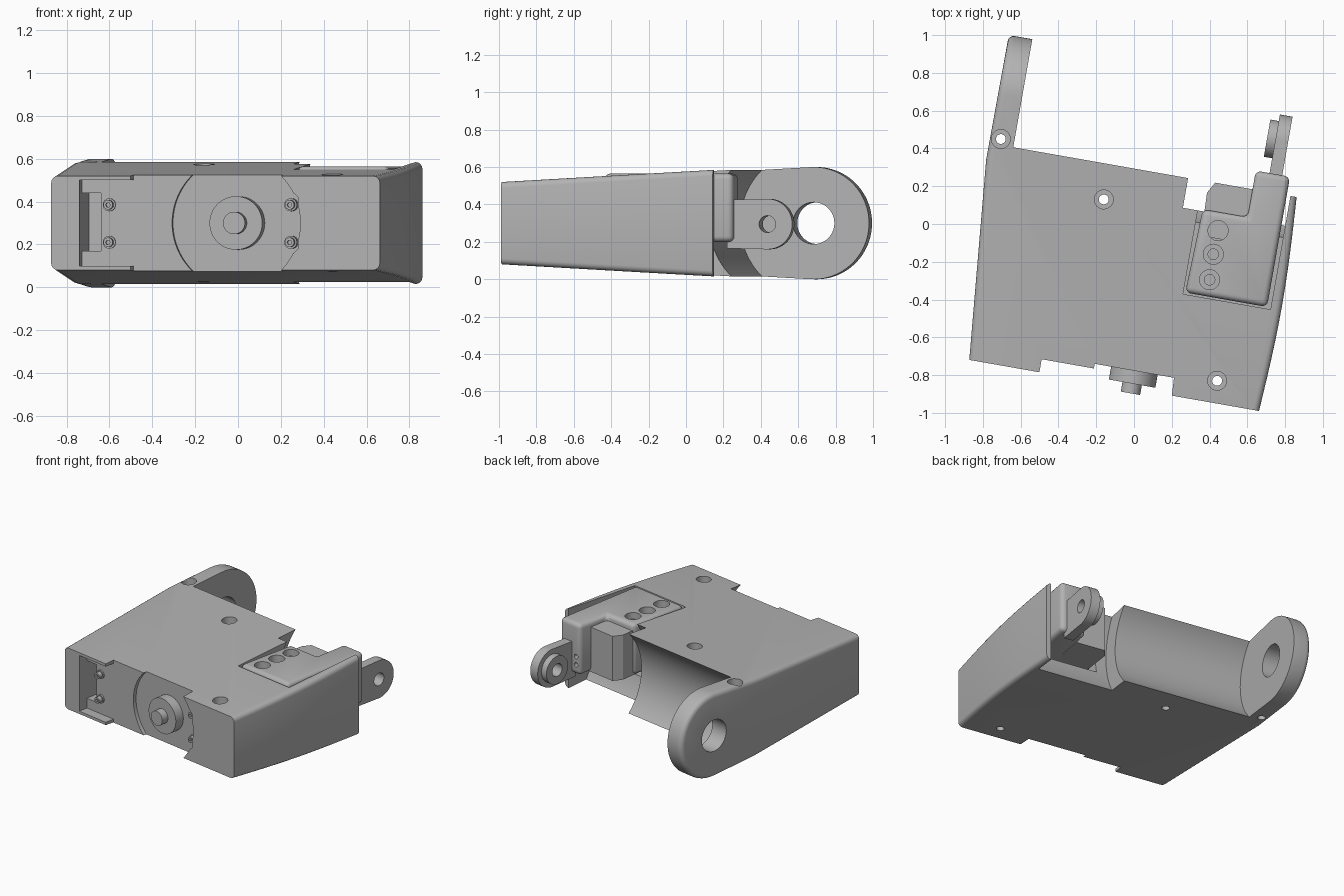
import bpy, bmesh
from math import sin, cos, pi, radians
from mathutils import Vector

if "Cube" in bpy.data.objects:
    bpy.data.objects.remove(bpy.data.objects["Cube"])

grey = bpy.data.materials.new("plain grey")
grey.use_nodes = True
grey.diffuse_color = (0.45, 0.45, 0.45, 1)
grey.node_tree.nodes["Principled BSDF"].inputs["Base Color"].default_value = (0.45, 0.45, 0.45, 1)

YAW = radians(-10)      # the whole assembly is turned about z
MID = 0.3               # height of the shared centre plane
AXIS = 0.57             # y of the pivot axis in the untwisted frame
parts = []


def arc(cx, cy, r, a0=0, a1=360, n=48):
    """Points on an arc; a full circle omits the repeated end point."""
    count = n if a1 - a0 == 360 else n + 1
    return [(cx + r * cos(radians(a0 + (a1 - a0) * i / n)),
             cy + r * sin(radians(a0 + (a1 - a0) * i / n))) for i in range(count)]


def prism(name, pts, axis, lo, hi):
    """Extrude a closed outline along x (y,z points), y (x,z points) or z (x,y points)."""
    place = {"x": lambda p, d: (d, p[0], p[1]),
             "y": lambda p, d: (p[0], d, p[1]),
             "z": lambda p, d: (p[0], p[1], d)}[axis]
    bm = bmesh.new()
    face = bm.faces.new([bm.verts.new(place(p, lo)) for p in pts])
    ext = bmesh.ops.extrude_face_region(bm, geom=[face])
    move = Vector(place((0, 0), hi - lo))
    bmesh.ops.translate(bm, vec=move, verts=[v for v in ext["geom"] if isinstance(v, bmesh.types.BMVert)])
    bmesh.ops.recalc_face_normals(bm, faces=bm.faces)
    me = bpy.data.meshes.new(name)
    bm.to_mesh(me)
    bm.free()
    ob = bpy.data.objects.new(name, me)
    bpy.context.scene.collection.objects.link(ob)
    return ob


def box(name, x, y, z):
    return prism(name, [(x[0], y[0]), (x[1], y[0]), (x[1], y[1]), (x[0], y[1])], "z", *z)


def bake(ob):
    dg = bpy.context.evaluated_depsgraph_get()
    me = bpy.data.meshes.new_from_object(ob.evaluated_get(dg))
    ob.modifiers.clear()
    ob.data = me


def boolean(ob, tool, operation="DIFFERENCE"):
    mod = ob.modifiers.new("boolean", "BOOLEAN")
    mod.operation, mod.solver, mod.object = operation, "EXACT", tool
    bake(ob)
    bpy.data.objects.remove(tool)


def soften(ob, width):
    mod = ob.modifiers.new("bevel", "BEVEL")
    mod.width, mod.segments, mod.limit_method = width, 4, "ANGLE"
    mod.angle_limit = radians(40)
    bake(ob)


def keep(ob):
    parts.append(ob)
    return ob


# Housing: tapered side profile with round lug end, trimmed by the plan outline
side = [(-0.86, 0.52), (-0.86, 0.08)] + arc(AXIS, MID, 0.3, -93, 93, 48)
housing = keep(prism("housing", side, "x", -1, 1))
bulge = [(0.823 + 0.024 * sin(pi * i / 12), -0.87 + 1.16 * i / 12) for i in range(13)]
plan = [(-0.733, -0.87)] + bulge + [(-0.70, 0.29), (-0.70, 0.95), (-0.826, 0.95), (-0.83, 0.2)]
boolean(housing, prism("plan", plan, "z", -1, 2), "INTERSECT")

# Round the long outer edges of the housing and lug
bm = bmesh.new()
bm.from_mesh(housing.data)
rim = []
for e in bm.edges:
    if len(e.link_faces) != 2:
        continue
    outer = [abs(f.normal.x) > 0.9 for f in e.link_faces]
    ends = any(abs(f.normal.y) > 0.95 and abs(f.normal.x) < 0.5 and f.calc_center_median().y < 0.5
               for f in e.link_faces)
    if outer[0] != outer[1] and not ends and abs((e.verts[0].co.x + e.verts[1].co.x) / 2) > 0.72:
        rim.append(e)
bmesh.ops.bevel(bm, geom=rim, offset=0.032, segments=4, profile=0.5, affect="EDGES")
bm.to_mesh(housing.data)
bm.free()

# Concave channels around the pivot axis, then the lug bore
boolean(housing, prism("channel", arc(AXIS, MID, 0.4, n=96), "x", -0.70, 0.25))
boolean(housing, prism("deep_channel", arc(AXIS, MID, 0.52, n=96), "x", 0.24, 0.79))
boolean(housing, prism("lug_bore", arc(AXIS, MID, 0.112), "x", -1, -0.5))

# Bracket bay in the top rear corner
boolean(housing, box("bay", (0.32, 0.79), (-0.32, 1), (0.17, 1)))

# Front recess, side pocket, cable window and round motor seat
recess = [(-0.357, -0.1), (0.347, -0.1), (0.347, 0.1), (0.437, 0.18),
          (0.437, 0.42), (0.347, 0.5), (0.347, 0.8), (-0.357, 0.8)]
boolean(housing, prism("recess", recess, "y", -1, -0.79))
pocket = box("pocket", (-0.6, -0.3), (-1, -0.79), (0.1, 0.5))
boolean(housing, pocket)
boolean(housing, box("window", (-0.6, -0.51), (-1, -0.6), (0.17, 0.44)))
boolean(housing, prism("motor_seat", arc(0.137, MID, 0.31, n=96), "y", -1, -0.765))

# Counterbored through holes
for x, y in ((-0.705, 0.45), (-0.16, 0.13), (0.44, -0.83)):
    u, v = x * cos(YAW) + y * sin(YAW), y * cos(YAW) - x * sin(YAW)
    boolean(housing, prism("hole", arc(u, v, 0.026, n=24), "z", -1, 2))
    boolean(housing, prism("counterbore", arc(u, v, 0.05, n=32), "z", 0.46, 2))

# Motor boss and shaft
keep(prism("motor_boss", arc(0.137, MID, 0.125), "y", -0.834, -0.7))
keep(prism("motor_shaft", arc(0.137, MID, 0.052), "y", -0.886, -0.8))

# Cap screws on the recessed face
for u in (-0.47, 0.39):
    for z in (0.21, 0.385):
        keep(prism("screw_washer", arc(u, z, 0.03, n=24), "y", -0.80, -0.75))
        head = keep(prism("screw_head", arc(u, z, 0.022, n=24), "y", -0.83, -0.78))
        boolean(head, prism("socket", arc(u, z, 0.011, n=6), "y", -0.9, -0.815))

# Bracket with cap and rear arm
outline = [(0.33, -0.31), (0.77, -0.31), (0.77, 0.39), (0.586, 0.39), (0.586, 0.14), (0.345, 0.14)]
bracket = keep(prism("bracket", outline, "z", 0.2, 0.565))
soften(bracket, 0.03)
for x, y in ((0.445, -0.035), (0.42, -0.16), (0.4, -0.295)):
    u, v = x * cos(YAW) + y * sin(YAW), y * cos(YAW) - x * sin(YAW)
    boolean(bracket, prism("counterbore", arc(u, v, 0.053, n=32), "z", 0.51, 1))
    boolean(bracket, prism("hole", arc(u, v, 0.028, n=24), "z", 0.4, 1))
for z in (0.27, 0.33):
    boolean(bracket, prism("pin_hole", arc(0.622, z, 0.016, n=20), "y", 0.3, 0.6))

# Guide block beside the arm
block = [(0.36, 0), (0.6, 0), (0.6, 0.29), (0.385, 0.29), (0.352, 0.23)]
keep(prism("guide_block", block, "z", 0.2, 0.52))

# Pivot link with boss
link_side = [(0.35, 0.425), (0.35, 0.165)] + arc(AXIS, 0.295, 0.135, -90, 90, 32)
link = keep(prism("pivot_link", link_side, "x", 0.66, 0.728))
boss = keep(prism("pivot_boss", arc(AXIS, 0.295, 0.1), "x", 0.615, 0.665))
for ob in (link, boss):
    boolean(ob, prism("pivot_hole", arc(AXIS, 0.295, 0.045, n=32), "x", 0.5, 0.9))

# Finish: colour, shading and the common turn
bpy.ops.object.select_all(action="DESELECT")
for ob in parts:
    ob.data.materials.clear()
    ob.data.materials.append(grey)
    ob.rotation_euler.z = YAW
    ob.select_set(True)
bpy.context.view_layer.objects.active = housing
bpy.ops.object.shade_smooth_by_angle(angle=radians(30))
